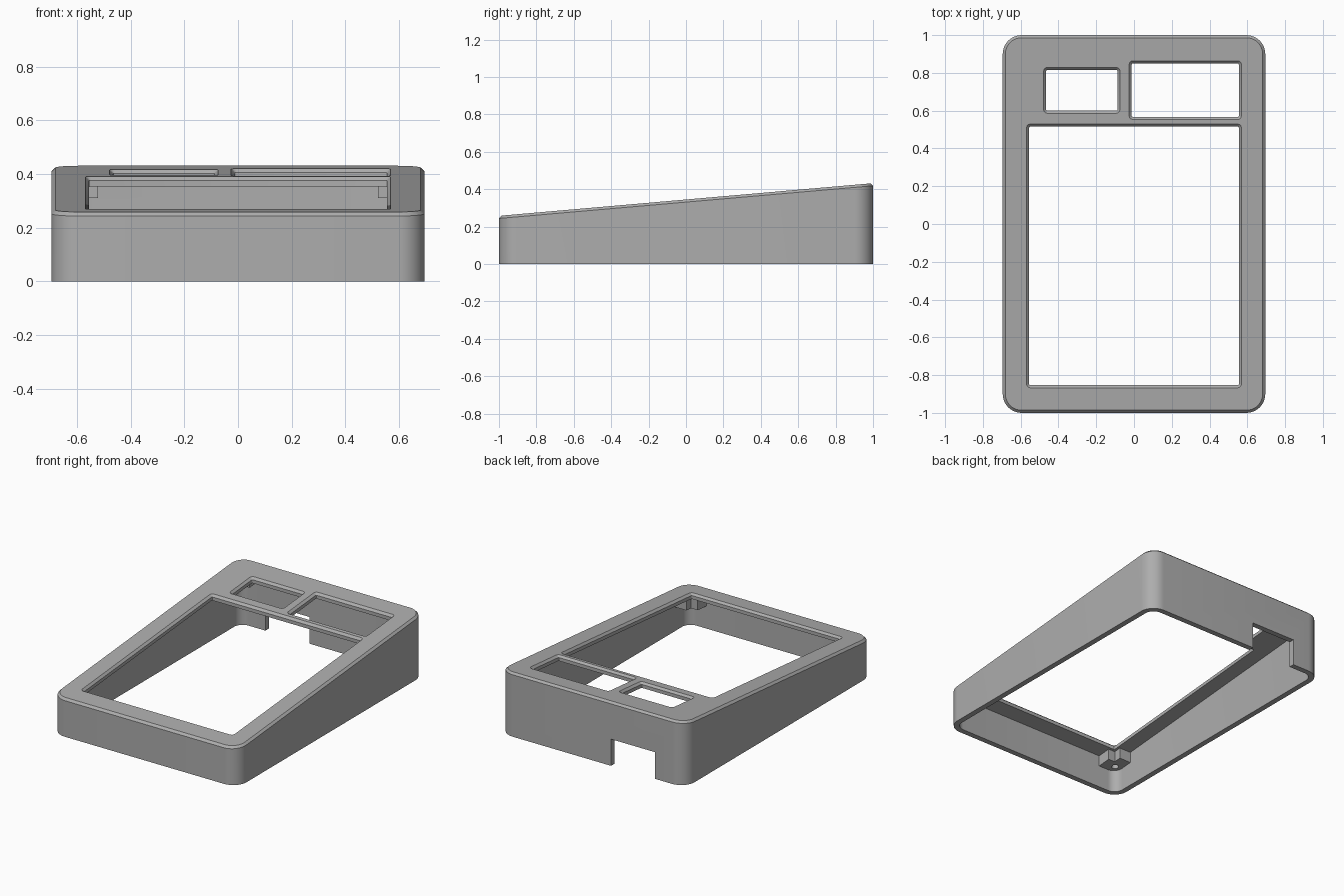
import bpy, bmesh
from math import cos, sin, pi

cube = bpy.data.objects.get("Cube")
if cube:
    bpy.data.objects.remove(cube)

HALF_X, HALF_Y = 0.695, 1.0
WALL = 0.037          # side wall thickness
PLATE = 0.037         # sloping panel thickness
CORNER = 0.1
BEVEL = 0.014

grey = bpy.data.materials.new("plain grey")
colour = (0.42, 0.42, 0.42, 1)
grey.diffuse_color = colour
grey.use_nodes = True
grey.node_tree.nodes["Principled BSDF"].inputs["Base Color"].default_value = colour


def slope(y):
    """Height of the sloping top panel."""
    return 0.345 + 0.0873 * y


def on_slope(offset):
    return lambda y: slope(y) + offset


def level(z):
    return lambda y: z


def rounded(x0, x1, y0, y1, r, steps=10):
    """Rounded rectangle outline, counter-clockwise."""
    centres = [(x1 - r, y1 - r), (x0 + r, y1 - r), (x0 + r, y0 + r), (x1 - r, y0 + r)]
    return [(cx + r * cos((q + i / steps) * pi / 2), cy + r * sin((q + i / steps) * pi / 2))
            for q, (cx, cy) in enumerate(centres) for i in range(steps + 1)]


def body_ring(inset):
    return rounded(-HALF_X + inset, HALF_X - inset, -HALF_Y + inset, HALF_Y - inset,
                   CORNER - inset)


def loft(name, sections):
    """Closed solid through stacked outlines, each with its own height rule."""
    bm = bmesh.new()
    rings = [[bm.verts.new((x, y, height(y))) for x, y in outline]
             for outline, height in sections]
    for low, high in zip(rings, rings[1:]):
        n = len(low)
        for i in range(n):
            j = (i + 1) % n
            bm.faces.new((low[i], low[j], high[j], high[i]))
    bm.faces.new(rings[0][::-1])
    bm.faces.new(rings[-1])
    bmesh.ops.recalc_face_normals(bm, faces=bm.faces)
    mesh = bpy.data.meshes.new(name)
    bm.to_mesh(mesh)
    bm.free()
    mesh.materials.append(grey)
    obj = bpy.data.objects.new(name, mesh)
    bpy.context.scene.collection.objects.link(obj)
    return obj


def cut(target, cutters):
    """Subtract the cutters, bake the result and discard the cutters."""
    for cutter in cutters:
        cutter.hide_render = True
        mod = target.modifiers.new("cut", "BOOLEAN")
        mod.operation = "DIFFERENCE"
        mod.solver = "EXACT"
        mod.object = cutter
    bpy.context.view_layer.update()
    graph = bpy.context.evaluated_depsgraph_get()
    mesh = bpy.data.meshes.new_from_object(target.evaluated_get(graph))
    target.modifiers.clear()
    target.data = mesh
    for cutter in cutters:
        bpy.data.objects.remove(cutter)


def smooth(obj):
    bpy.ops.object.select_all(action="DESELECT")
    obj.select_set(True)
    bpy.context.view_layer.objects.active = obj
    bpy.ops.object.shade_smooth_by_angle(angle=pi / 7)


def window(name, x0, x1, y0, y1):
    """Opening through the panel with a chamfered upper edge."""
    def ring(grow):
        return rounded(x0 - grow, x1 + grow, y0 - grow, y1 + grow, 0.006 + grow, 3)
    return loft(name, [(ring(0), on_slope(-0.06)), (ring(0), on_slope(-BEVEL)),
                       (ring(BEVEL), on_slope(0)), (ring(BEVEL), on_slope(0.05))])


# Wedge case with a chamfered top rim
case = loft("wedge_case", [(body_ring(0), level(0)), (body_ring(0), on_slope(-BEVEL)),
                           (body_ring(BEVEL), on_slope(0))])

# Open underside, three panel windows and the cable notch in the back wall
cavity = loft("cavity", [(body_ring(WALL), level(-0.1)), (body_ring(WALL), on_slope(-PLATE))])
notch_outline = [(-0.47, 0.9), (-0.14, 0.9), (-0.14, 1.1), (-0.47, 1.1)]
notch = loft("cable_notch", [(notch_outline, level(-0.1)), (notch_outline, level(0.18))])
cut(case, [cavity,
           window("main_window", -0.555, 0.555, -0.853, 0.515),
           window("small_window", -0.465, -0.088, 0.6, 0.815),
           window("display_window", -0.012, 0.555, 0.567, 0.85),
           notch])
smooth(case)

# L-shaped screw bosses under the panel, one in each corner
for end, sy in (("front", -1), ("back", 1)):
    for side, sx in (("left", 1), ("right", -1)):
        far_x, far_y = 0.664, 0.969
        mid_x, mid_y = 0.572, 0.87
        near_x, near_y = 0.522, 0.82
        outline = [(sx * x, sy * y) for x, y in (
            (far_x, far_y), (near_x, far_y), (near_x, mid_y),
            (mid_x, mid_y), (mid_x, near_y), (far_x, near_y))]
        boss = loft(f"{end}_{side}_screw_boss",
                    [(outline, on_slope(-0.11)), (outline, on_slope(-PLATE + 0.005))])
        cx, cy, r = sx * 0.61, sy * 0.912, 0.022
        circle = [(cx + r * cos(i * pi / 12), cy + r * sin(i * pi / 12)) for i in range(24)]
        hole = loft("screw_hole", [(circle, on_slope(-0.2)), (circle, on_slope(-0.05))])
        cut(boss, [hole])
        smooth(boss)
